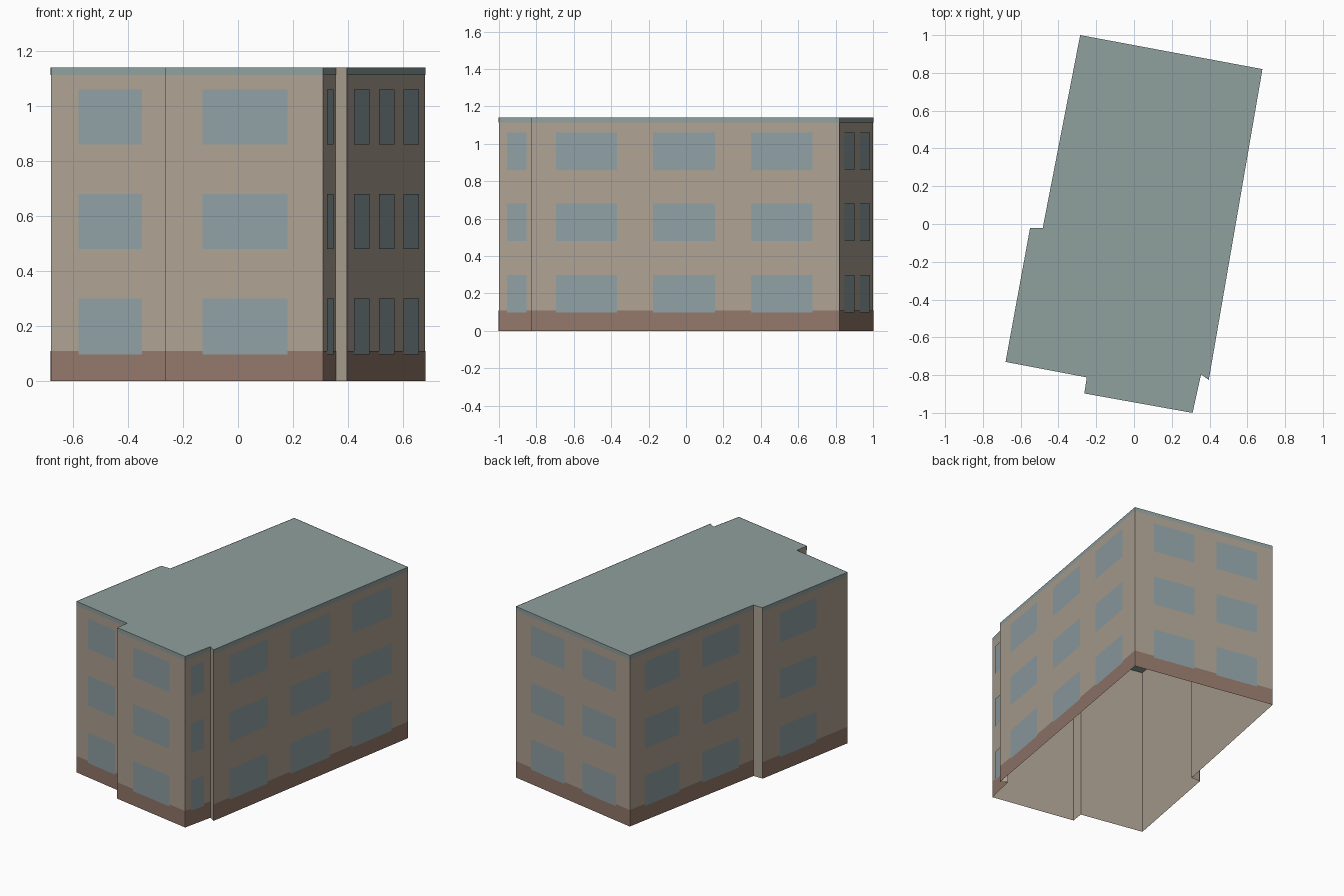
import bpy
from mathutils import Vector

cube = bpy.data.objects.get("Cube")
if cube:
    bpy.data.objects.remove(cube, do_unlink=True)

HEIGHT = 1.14
BASE_TOP = 0.11
TRIM_BOTTOM = 1.113
FLOORS = [(0.097, 0.30), (0.48, 0.68), (0.86, 1.06)]


def material(name, color):
    mat = bpy.data.materials.new(name)
    mat.use_nodes = True
    rgba = (*color, 1.0)
    mat.diffuse_color = rgba
    mat.node_tree.nodes["Principled BSDF"].inputs["Base Color"].default_value = rgba
    return mat


BEIGE = material("beige render", (0.42, 0.36, 0.29))
BROWN = material("brown plinth", (0.29, 0.187, 0.145))
GLASS = material("blue grey glass", (0.275, 0.35, 0.37))
ROOF = material("grey green roof", (0.275, 0.35, 0.34))


def build(name, faces, mat):
    """Make one object from a list of polygons given as corner points."""
    verts, polys = [], []
    for face in faces:
        polys.append(range(len(verts), len(verts) + len(face)))
        verts.extend(face)
    mesh = bpy.data.meshes.new(name)
    mesh.from_pydata(verts, [], [list(p) for p in polys])
    mesh.materials.append(mat)
    obj = bpy.data.objects.new(name, mesh)
    bpy.context.collection.objects.link(obj)
    return obj


def panel(a, b, u0, u1, z0, z1, offset=0.0):
    """Upright rectangle on the wall a-b, between fractions u0 and u1."""
    a, b = Vector((*a, 0)), Vector((*b, 0))
    run = b - a
    out = Vector((run.y, -run.x, 0)).normalized() * offset
    p, q = a + run * u0 + out, a + run * u1 + out
    up0, up1 = Vector((0, 0, z0)), Vector((0, 0, z1))
    return [p + up0, q + up0, q + up1, p + up1]


# Footprint, counter-clockwise: wall start, window spans (None = plain wall)
WALLS = [
    ((-0.68, -0.73), "front_left", [(0.235, 0.77)]),
    ((-0.25, -0.812), "wing_return", None),
    ((-0.263, -0.897), "wing_front", [(0.235, 0.775)]),
    ((0.31, -1.0), "wing_side", [(0.22, 0.73)]),
    ((0.355, -0.797), "notch", None),
    ((0.396, -0.825), "long_side", [(0.08, 0.277), (0.395, 0.596), (0.713, 0.913)]),
    ((0.68, 0.82), "back", [(0.135, 0.43), (0.59, 0.885)]),
    ((-0.285, 1.0), "rear_side", [(0.12, 0.40), (0.585, 0.88)]),
    ((-0.483, -0.02), "step", None),
    ((-0.55, -0.02), "front_side", [(0.2, 0.63)]),
]

shell, plinth, trim = [], [], []
for i, (start, name, spans) in enumerate(WALLS):
    end = WALLS[(i + 1) % len(WALLS)][0]
    shell.append(panel(start, end, 0, 1, 0, HEIGHT))
    if spans is None:
        continue
    # Painted bands and windows sit just proud of the wall
    plinth.append(panel(start, end, 0, 1, 0, BASE_TOP, 0.002))
    trim.append(panel(start, end, 0, 1, TRIM_BOTTOM, HEIGHT, 0.002))
    windows = [panel(start, end, u0, u1, z0, z1, 0.004)
               for u0, u1 in spans for z0, z1 in FLOORS]
    build(name + "_windows", windows, GLASS)

build("walls", shell, BEIGE)
build("plinth_band", plinth, BROWN)
build("roof_trim", trim, ROOF)

# Flat roof; the underside of the building stays open
build("roof", [[(x, y, HEIGHT) for (x, y), _, _ in WALLS]], ROOF)
